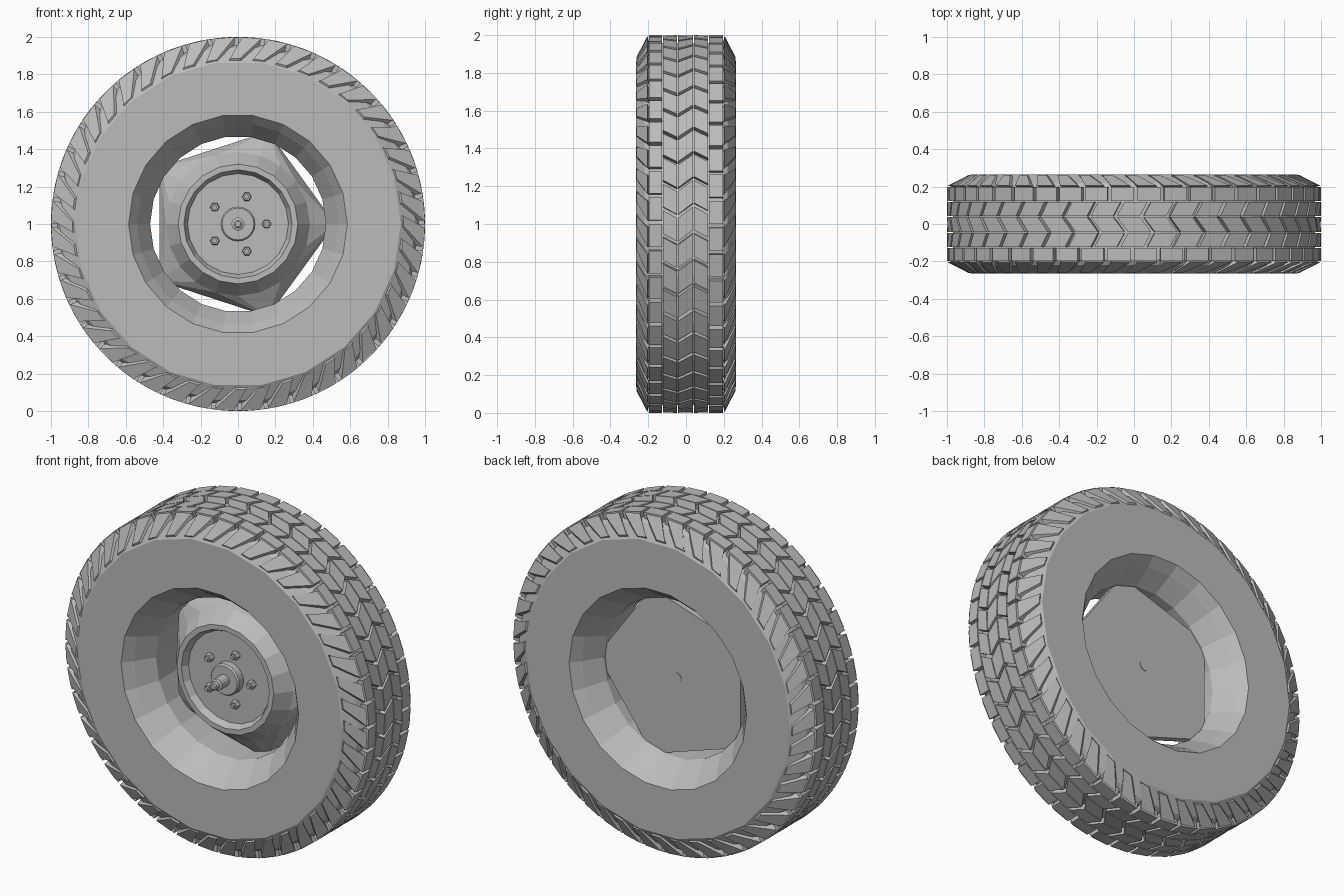
import bpy, bmesh
from math import sin, cos, pi, tau

cube = bpy.data.objects.get("Cube")
if cube:
    bpy.data.objects.remove(cube)

grey = bpy.data.materials.new("plain grey")
grey.use_nodes = True
COLOR = (0.5, 0.5, 0.5, 1)
grey.diffuse_color = COLOR
grey.node_tree.nodes["Principled BSDF"].inputs["Base Color"].default_value = COLOR


def polar(r, a, y):
    """Point at radius r and angle a around the axle."""
    return (r * cos(a), y, 1 + r * sin(a))


def finish(bm, name):
    bmesh.ops.recalc_face_normals(bm, faces=bm.faces)
    mesh = bpy.data.meshes.new(name)
    bm.to_mesh(mesh)
    bm.free()
    mesh.materials.append(grey)
    obj = bpy.data.objects.new(name, mesh)
    bpy.context.collection.objects.link(obj)
    return obj


def lathe(name, profile, sides, closed=False, cx=0, cz=0):
    """Spin (radius, y) points around the y axis; open profiles get end caps."""
    bm = bmesh.new()
    rings = []
    for r, y in profile:
        ring = []
        for i in range(sides):
            x, yy, z = polar(r, tau * i / sides, y)
            ring.append(bm.verts.new((x + cx, yy, z + cz)))
        rings.append(ring)
    pairs = list(zip(rings, rings[1:]))
    if closed:
        pairs.append((rings[-1], rings[0]))
    else:
        bm.faces.new(rings[0])
        bm.faces.new(rings[-1])
    for p, q in pairs:
        for i in range(sides):
            j = (i + 1) % sides
            bm.faces.new((p[i], p[j], q[j], q[i]))
    return finish(bm, name)


def block(bm, inner, outer):
    """Box between two quads of points."""
    a = [bm.verts.new(p) for p in inner]
    b = [bm.verts.new(p) for p in outer]
    bm.faces.new(a)
    bm.faces.new(b)
    for i in range(4):
        j = (i + 1) % 4
        bm.faces.new((a[i], a[j], b[j], b[i]))


# Tyre carcass with tapered hole
half = [(0.47, 0.1), (0.54, 0.21), (0.585, 0.265), (0.87, 0.265), (0.95, 0.22), (0.968, 0.19)]
lathe("tyre_body", half + [(r, -y) for r, y in reversed(half)], 22, closed=True)

# Tread blocks: zigzag columns of skewed bricks
COUNT = 44
PITCH = tau / COUNT
edges = [-0.2, -0.125, -0.045, 0.04, 0.12, 0.2]
skew = [0.01, 0.01, -0.03, 0.03, -0.01, -0.01]
stagger = [0.5, 0, 0, 0, 0.5]
bm = bmesh.new()
for c in range(5):
    y0, y1 = edges[c] + 0.003, edges[c + 1] - 0.003
    for i in range(COUNT):
        mid = PITCH * (i + stagger[c])
        w = PITCH * 0.43
        corners = [(mid + skew[c] - w, y0), (mid + skew[c] + w, y0),
                   (mid + skew[c + 1] + w, y1), (mid + skew[c + 1] - w, y1)]
        block(bm, [polar(0.94, a, y) for a, y in corners],
              [polar(1.0, a, y) for a, y in corners])
finish(bm, "tread_blocks")

# Slanted shoulder lugs on both sides
bm = bmesh.new()
for side in (-1, 1):
    for i in range(COUNT):
        a = PITCH * (i + 0.5)
        w = PITCH * 0.36
        tip = a + 0.09
        inner = [polar(0.93, a - w, side * 0.185), polar(0.93, a + w, side * 0.185),
                 polar(0.86, tip + w, side * 0.25), polar(0.86, tip - w, side * 0.25)]
        outer = [polar(0.995, a - w, side * 0.205), polar(0.995, a + w, side * 0.205),
                 polar(0.885, tip + w * 0.6, side * 0.262), polar(0.885, tip - w * 0.6, side * 0.262)]
        block(bm, inner, outer)
finish(bm, "shoulder_lugs")

# Five-sided wheel plate rising to a round shoulder
bm = bmesh.new()
for r, y, n in ((0.52, 0.09, 5), (0.52, 0.05, 5), (0.385, -0.03, 20)):
    for i in range(n):
        bm.verts.new(polar(r, tau * i / n, y))
bmesh.ops.convex_hull(bm, input=bm.verts)
bmesh.ops.dissolve_limit(bm, angle_limit=0.01, verts=bm.verts, edges=bm.edges)
finish(bm, "wheel_plate")

# Raised drum lip around the recessed hub face
lathe("hub_drum", [(0.385, 0), (0.385, -0.03), (0.32, -0.12), (0.29, -0.12),
                   (0.27, -0.08)], 20)

# Axle cap, spindle and rear axle end
lathe("axle_cap", [(0.093, -0.07), (0.093, -0.12), (0.085, -0.13)], 24)
lathe("spindle", [(0.035, -0.12), (0.035, -0.2), (0.022, -0.205), (0.022, -0.23), (0.015, -0.235)], 16)
lathe("rear_axle_end", [(0.032, 0.08), (0.032, 0.093)], 20)

# Wheel studs and nuts
for i in range(5):
    a = tau * i / 5
    x, z = 0.153 * cos(a), 0.153 * sin(a)
    lathe(f"wheel_nut_{i + 1}", [(0.025, -0.075), (0.025, -0.105), (0.021, -0.11)], 6, cx=x, cz=z)
    lathe(f"wheel_stud_{i + 1}", [(0.012, -0.1), (0.012, -0.125)], 12, cx=x, cz=z)
